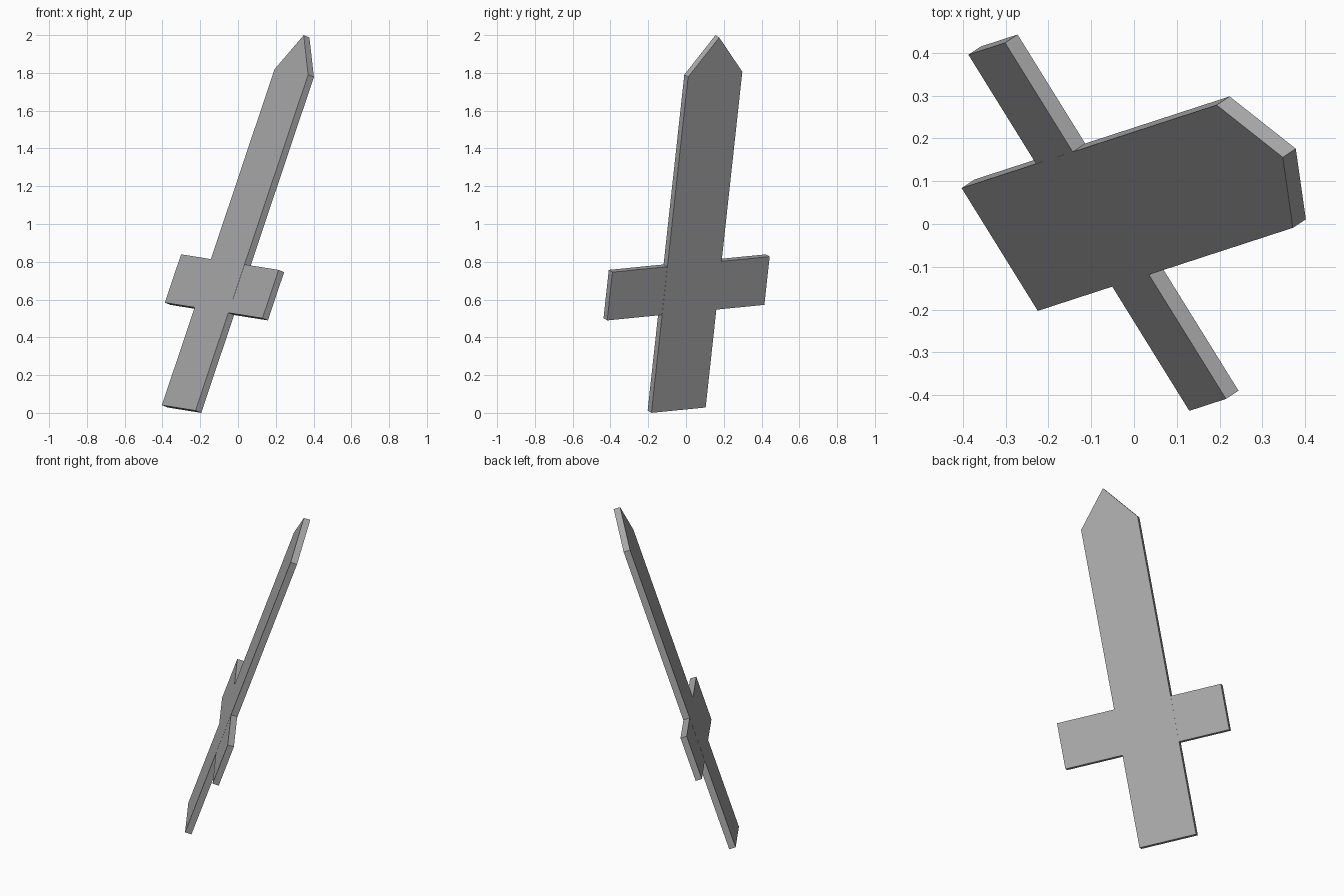
import bpy
import bmesh
from mathutils import Matrix, Vector

if "Cube" in bpy.data.objects:
    bpy.data.objects.remove(bpy.data.objects["Cube"], do_unlink=True)

grey = bpy.data.materials.new("plain grey")
grey.use_nodes = True
grey.diffuse_color = (0.4, 0.4, 0.4, 1)
grey.node_tree.nodes["Principled BSDF"].inputs["Base Color"].default_value = grey.diffuse_color

# Leaning frame: length runs up the blade, across spans its width
length = Vector((0.596, 0.194, 1.777)).normalized()
across = Vector((0.178, -0.287, -0.0285))
across = (across - across.dot(length) * length).normalized()
depth = length.cross(across)
frame = Matrix((across, length, depth)).transposed().to_4x4()
frame.translation = (-0.403, 0.084, 0.041)


def plate(name, outline, near, far):
    """Extrude a flat outline through the thickness of the frame."""
    bm = bmesh.new()
    face = bm.faces.new([bm.verts.new((u, v, near)) for u, v in outline])
    new = bmesh.ops.extrude_face_region(bm, geom=[face], use_keep_orig=True)["geom"]
    verts = [g for g in new if isinstance(g, bmesh.types.BMVert)]
    bmesh.ops.translate(bm, verts=verts, vec=(0, 0, far - near))
    bmesh.ops.recalc_face_normals(bm, faces=bm.faces)
    mesh = bpy.data.meshes.new(name)
    bm.to_mesh(mesh)
    bm.free()
    mesh.materials.append(grey)
    obj = bpy.data.objects.new(name, mesh)
    obj.matrix_world = frame
    bpy.context.collection.objects.link(obj)


# Blade and grip in one long pointed board
width, shoulder, tip = 0.339, 1.885, 2.092
plate("blade_and_grip", [(0, 0), (width, 0), (width, shoulder),
                         (width / 2, tip), (0, shoulder)], 0, 0.0385)

# Cross guard, a shorter board through the blade
left, right, low, high = -0.301, 0.682, 0.549, 0.82
plate("cross_guard", [(left, low), (right, low), (right, high), (left, high)],
      0.0005, 0.0375)
